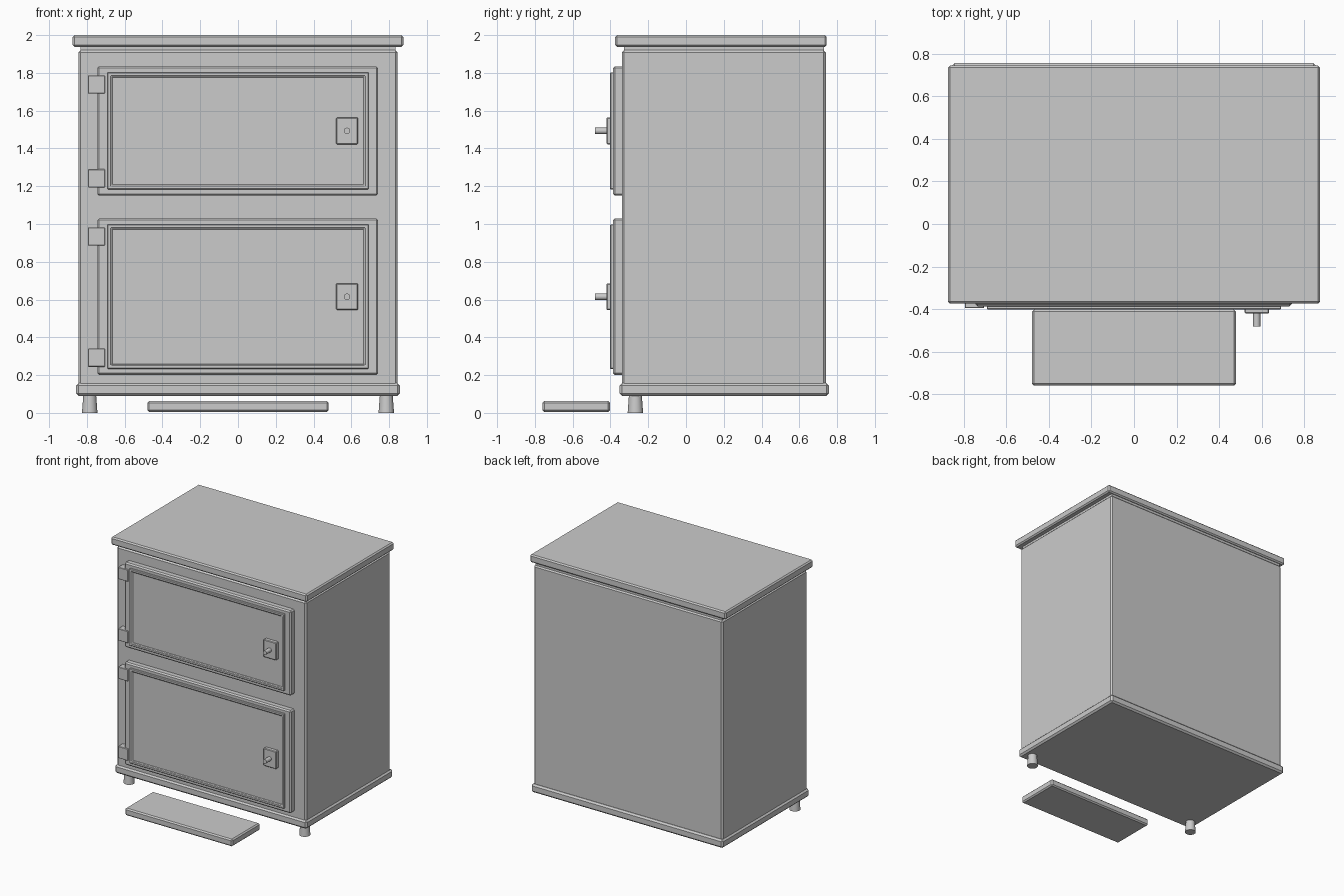
import bpy, bmesh, math
from mathutils import Matrix

if "Cube" in bpy.data.objects:
    bpy.data.objects.remove(bpy.data.objects["Cube"])

grey = bpy.data.materials.new("plain grey")
grey.diffuse_color = (0.6, 0.6, 0.6, 1)
grey.use_nodes = True
grey.node_tree.nodes["Principled BSDF"].inputs["Base Color"].default_value = grey.diffuse_color


def finish(name, bm, bevel=0.0):
    mesh = bpy.data.meshes.new(name)
    bm.to_mesh(mesh)
    bm.free()
    mesh.materials.append(grey)
    obj = bpy.data.objects.new(name, mesh)
    bpy.context.collection.objects.link(obj)
    if bevel:
        mod = obj.modifiers.new("bevel", 'BEVEL')
        mod.width = bevel
        mod.segments = 1
        mod.limit_method = 'ANGLE'
    return obj


def box(name, x, y, z, bevel=0.0, recess=None):
    """Box from (min, max) pairs; recess = (border, depth) sinks the front."""
    bm = bmesh.new()
    bmesh.ops.create_cube(bm, size=1)
    for v in bm.verts:
        v.co = [(a + b) / 2 + c * (b - a) for (a, b), c in zip((x, y, z), v.co)]
    if recess:
        bm.normal_update()
        front = min(bm.faces, key=lambda f: f.calc_center_median().y)
        bmesh.ops.inset_region(bm, faces=[front], thickness=recess[0])
        ring = bmesh.ops.inset_region(bm, faces=[front], thickness=0.002)
        for v in front.verts:
            v.co.y += recess[1]
    return finish(name, bm, bevel)


def cylinder(name, matrix, r_bottom, r_top, depth, sides=24):
    bm = bmesh.new()
    bmesh.ops.create_cone(bm, cap_ends=True, segments=sides, radius1=r_bottom,
                          radius2=r_top, depth=depth, matrix=matrix)
    obj = finish(name, bm)
    bpy.context.view_layer.objects.active = obj
    obj.select_set(True)
    bpy.ops.object.shade_smooth_by_angle(angle=math.radians(35))
    obj.select_set(False)
    return obj


# Carcass, plinth, neck and worktop
box("cabinet_body", (-0.845, 0.845), (-0.34, 0.74), (0.10, 1.92), 0.012)
box("plinth", (-0.857, 0.857), (-0.352, 0.757), (0.09, 0.157), 0.013)
box("top_neck", (-0.833, 0.833), (-0.328, 0.73), (1.91, 1.945))
box("top_slab", (-0.875, 0.875), (-0.375, 0.745), (1.937, 2.0), 0.01)

# Doors: slab, framed panel, hinges, handle plate and knob
for label, z0, z1, knob_z in (("lower", 0.20, 1.03, 0.615),
                              ("upper", 1.15, 1.835, 1.493)):
    box(label + "_door", (-0.745, 0.742), (-0.387, -0.33), (z0, z1), 0.01)
    box(label + "_door_panel", (-0.692, 0.692), (-0.402, -0.38),
        (z0 + 0.033, z1 - 0.032), 0.004, recess=(0.03, 0.011))
    for end, h in (("bottom", z0 + 0.092), ("top", z1 - 0.097)):
        box(f"{label}_{end}_hinge", (-0.795, -0.705), (-0.396, -0.33),
            (h - 0.048, h + 0.048), 0.003)
    box(label + "_handle_plate", (0.52, 0.635), (-0.421, -0.385),
        (knob_z - 0.071, knob_z + 0.071), 0.005)
    cylinder(label + "_knob", Matrix.Translation((0.577, -0.445, knob_z))
             @ Matrix.Rotation(math.pi / 2, 4, 'X'), 0.017, 0.017, 0.075)

# Two front feet
for side, x in (("left", -0.785), ("right", 0.785)):
    cylinder(side + "_foot", Matrix.Translation((x, -0.268, 0.0475)),
             0.041, 0.034, 0.095)

# Step in front
box("step", (-0.48, 0.48), (-0.76, -0.402), (0.005, 0.063), 0.01)
